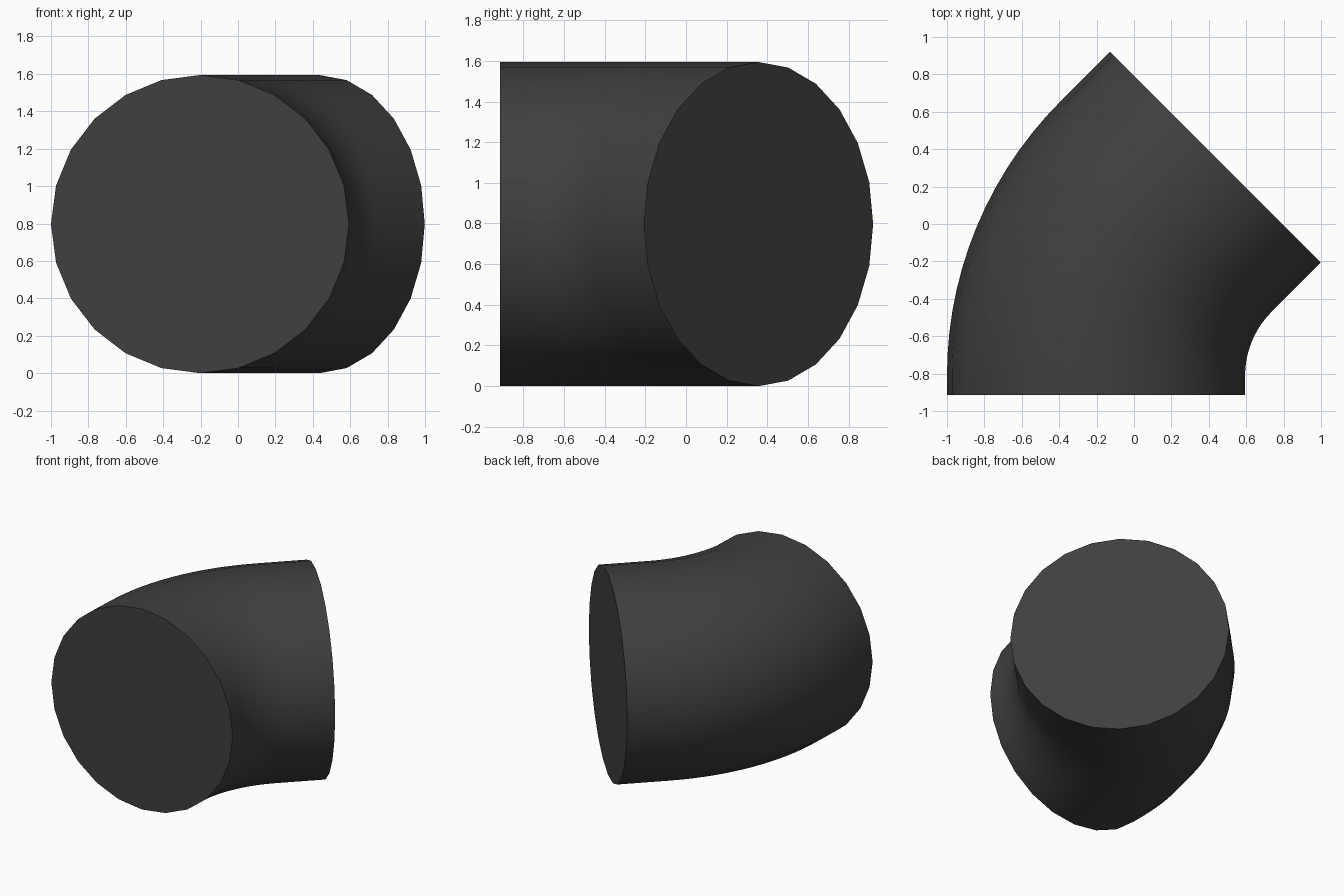
import bpy, bmesh
from math import sin, cos, pi, tan

if "Cube" in bpy.data.objects:
    bpy.data.objects.remove(bpy.data.objects["Cube"])

R = 0.797            # pipe radius
SIDES = 24
BEND = pi / 4        # turn of the elbow
BEND_R = 1.28        # centreline bend radius
STEPS = 14
START = (-0.203, -0.915)
END = (0.435, 0.357)

# Centreline stations: (x, y, heading turned from +y towards +x)
corner_y = END[1] - (END[0] - START[0])
arc_y = corner_y - BEND_R * tan(BEND / 2)
stations = [(START[0], START[1], 0)]
for i in range(STEPS + 1):
    a = BEND * i / STEPS
    stations.append((START[0] + BEND_R * (1 - cos(a)), arc_y + BEND_R * sin(a), a))
stations.append((END[0], END[1], BEND))

# Sweep a circular section along the stations
bm = bmesh.new()
rings = []
for x, y, a in stations:
    ring = []
    for k in range(SIDES):
        t = 2 * pi * k / SIDES
        u = R * cos(t)
        ring.append(bm.verts.new((x + u * cos(a), y - u * sin(a), R + R * sin(t))))
    rings.append(ring)
for p, q in zip(rings, rings[1:]):
    for k in range(SIDES):
        n = (k + 1) % SIDES
        bm.faces.new((p[k], p[n], q[n], q[k]))

# Flat end caps
bm.faces.new(rings[0])
bm.faces.new(rings[-1])
bmesh.ops.recalc_face_normals(bm, faces=bm.faces)

mesh = bpy.data.meshes.new("pipe_elbow")
bm.to_mesh(mesh)
bm.free()
elbow = bpy.data.objects.new("pipe_elbow", mesh)
bpy.context.collection.objects.link(elbow)

# Dark grey finish
mat = bpy.data.materials.new("dark_grey")
mat.diffuse_color = (0.05, 0.05, 0.05, 1)
mat.use_nodes = True
mat.node_tree.nodes["Principled BSDF"].inputs["Base Color"].default_value = mat.diffuse_color
mesh.materials.append(mat)

# Smooth walls, crisp rims
bpy.context.view_layer.objects.active = elbow
elbow.select_set(True)
bpy.ops.object.shade_smooth_by_angle(angle=pi / 6)
